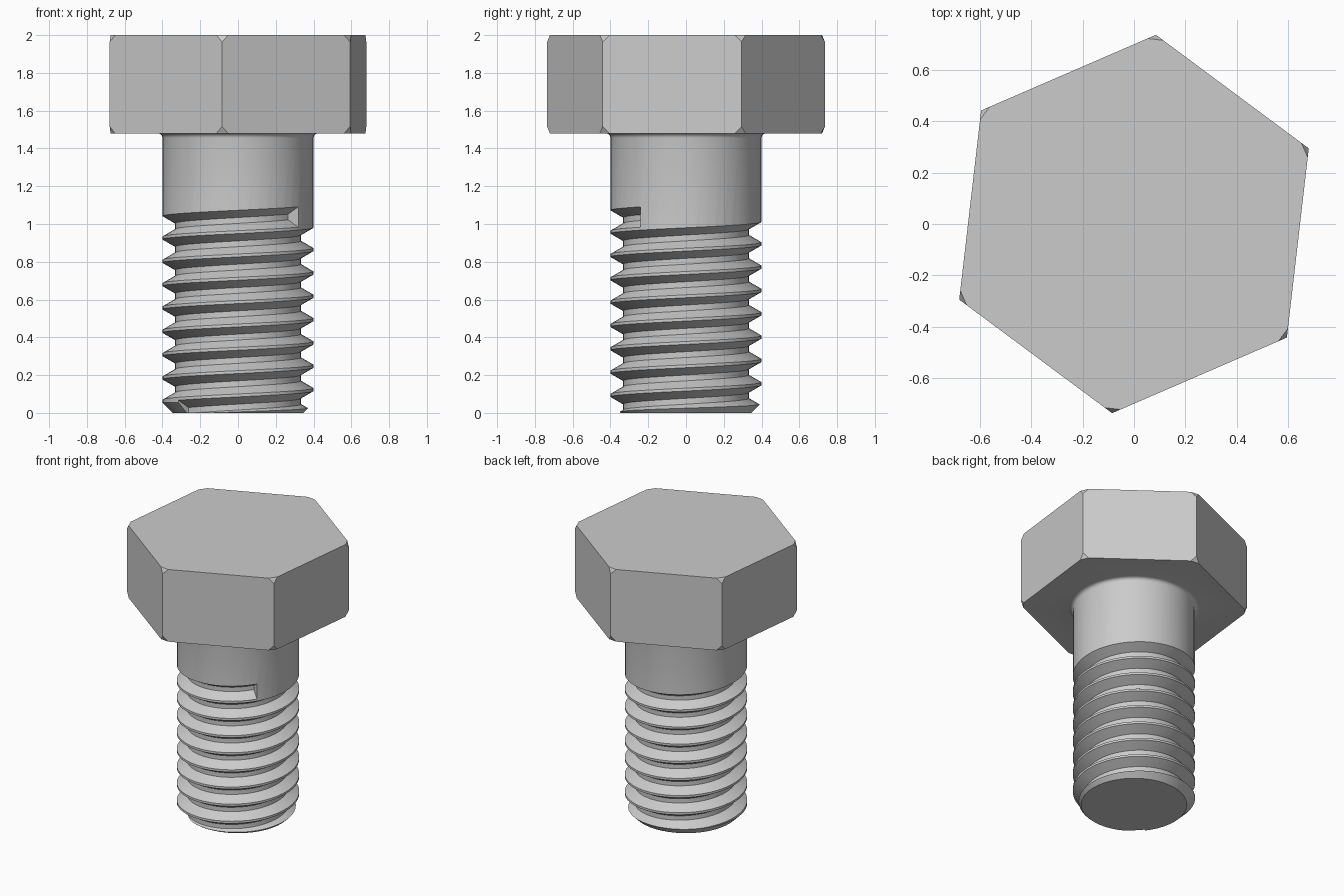
import bpy, bmesh
from math import cos, sin, radians
from mathutils import Vector, Matrix

cube = bpy.data.objects.get("Cube")
if cube:
    bpy.data.objects.remove(cube, do_unlink=True)

SEG = 48                                  # sides of the shank
PITCH = 0.1235
MAJOR, MINOR = 0.4, 0.333                 # thread crest and root radius

steel = bpy.data.materials.new("grey steel")
steel.use_nodes = True
GREY = (0.6, 0.6, 0.6, 1)
steel.diffuse_color = GREY
steel.node_tree.nodes["Principled BSDF"].inputs["Base Color"].default_value = GREY


def make_object(name, bm):
    bmesh.ops.recalc_face_normals(bm, faces=bm.faces)
    mesh = bpy.data.meshes.new(name)
    bm.to_mesh(mesh)
    bm.free()
    mesh.materials.append(steel)
    obj = bpy.data.objects.new(name, mesh)
    bpy.context.collection.objects.link(obj)
    return obj


def skin(bm, rings, closed_ring=True):
    """Bridge equal-sized rings of points and cap both ends."""
    loops = [[bm.verts.new(p) for p in ring] for ring in rings]
    for a, b in zip(loops, loops[1:]):
        for i in range(len(a)):
            j = (i + 1) % len(a)
            bm.faces.new((a[i], a[j], b[j], b[i]))
    bm.faces.new(loops[0])
    bm.faces.new(loops[-1])


def boolean(target, other, operation):
    mod = target.modifiers.new(operation.lower(), 'BOOLEAN')
    mod.operation, mod.solver, mod.object = operation, 'EXACT', other
    bpy.context.view_layer.objects.active = target
    bpy.ops.object.modifier_apply(modifier=mod.name)
    bpy.data.objects.remove(other, do_unlink=True)


def polar(radius, angle, z):
    return Vector((radius * cos(angle), radius * sin(angle), z))


# Shank: chamfered tip, straight body, small fillet flaring under the head
profile = [(0.345, 0), (MAJOR, 0.055), (MAJOR, 1.455)]
for k in range(1, 5):
    a = radians(22.5 * k)
    profile.append((MAJOR + 0.025 * (1 - cos(a)), 1.455 + 0.025 * sin(a)))
profile.append((0.425, 1.5))
bm = bmesh.new()
skin(bm, [[polar(r, radians(360 / SEG * i), z) for i in range(SEG)] for r, z in profile])
shank = make_object("bolt", bm)

# Thread: trapezoid groove swept up a right-handed helix
root, mouth = PITCH / 8, PITCH * 7 / 16
section = [(MINOR, -root), (MAJOR, -mouth), (0.45, -mouth),
           (0.45, mouth), (MAJOR, mouth), (MINOR, root)]
end_angle, end_z = 323, 1.037
steps = 8 * SEG + 14
rings = []
for s in range(steps + 1):
    back = (steps - s) * 360 / SEG
    z = end_z - PITCH * back / 360
    rings.append([polar(r, radians(end_angle - back), z + dz) for r, dz in section])
bm = bmesh.new()
skin(bm, rings)
boolean(shank, make_object("thread_cutter", bm), 'DIFFERENCE')

# Hexagonal head with its corners clipped
bm = bmesh.new()
bmesh.ops.create_cone(bm, cap_ends=True, segments=6, radius1=0.74, radius2=0.74, depth=0.52)
first = max(bm.verts, key=lambda v: v.co.x + 0.001 * v.co.y).co
turn = radians(23.4) - Vector((1, 0)).angle_signed(first.xy) * -1
bmesh.ops.transform(bm, verts=bm.verts,
                    matrix=Matrix.Translation((0, 0, 1.74)) @ Matrix.Rotation(turn, 4, 'Z'))
bmesh.ops.bevel(bm, geom=bm.verts[:], offset=0.036, segments=1, affect='VERTICES')
boolean(shank, make_object("head", bm), 'UNION')

# Smooth the round surfaces, keep the thread and head edges crisp
bpy.ops.object.select_all(action='DESELECT')
shank.select_set(True)
bpy.context.view_layer.objects.active = shank
bpy.ops.object.shade_smooth_by_angle(angle=radians(25))
